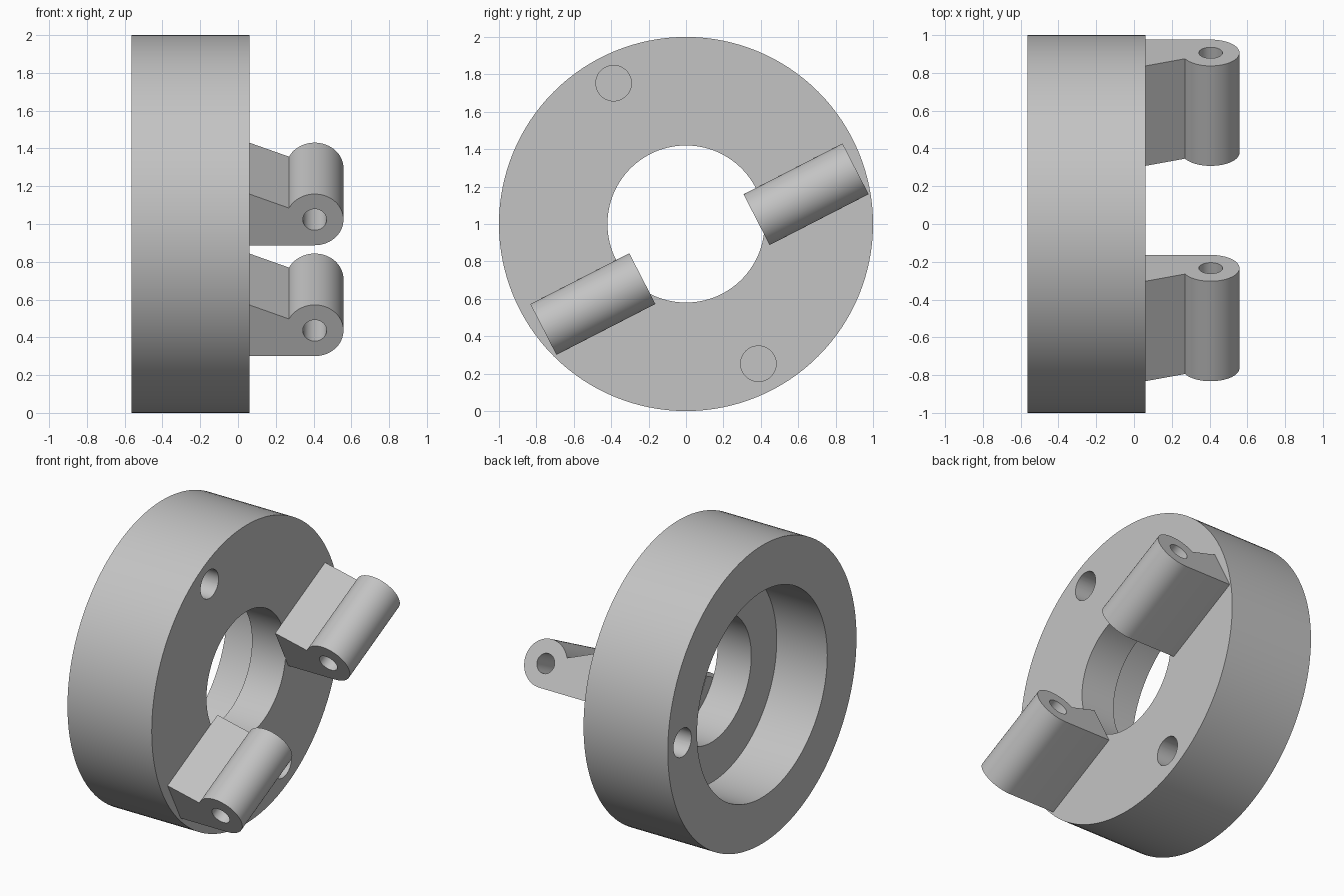
import bpy, bmesh, math
from mathutils import Vector, Matrix

cube = bpy.data.objects.get("Cube")
if cube:
    bpy.data.objects.remove(cube, do_unlink=True)

grey = bpy.data.materials.new("plain grey")
grey.use_nodes = True
grey.diffuse_color = (0.55, 0.55, 0.55, 1)
grey.node_tree.nodes["Principled BSDF"].inputs["Base Color"].default_value = (0.55, 0.55, 0.55, 1)

FRONT, BACK, FLOOR = 0.06, -0.565, -0.19   # ring faces and counterbore floor, along x
TILT = math.radians(27.2)
ALONG = Vector((0, math.cos(TILT), math.sin(TILT)))    # lug barrel axis
ACROSS = Vector((0, -math.sin(TILT), math.cos(TILT)))  # lug height
LENGTH, R, PIN_X = 0.595, 0.1525, 0.406


def make_object(name, bm):
    bmesh.ops.recalc_face_normals(bm, faces=bm.faces)
    mesh = bpy.data.meshes.new(name)
    bm.to_mesh(mesh)
    bm.free()
    mesh.materials.append(grey)
    obj = bpy.data.objects.new(name, mesh)
    bpy.context.collection.objects.link(obj)
    return obj


def cylinder(center, axis, radius, depth):
    bm = bmesh.new()
    turn = Vector((0, 0, 1)).rotation_difference(axis).to_matrix().to_4x4()
    bmesh.ops.create_cone(bm, cap_ends=True, segments=48, radius1=radius, radius2=radius,
                          depth=depth, matrix=Matrix.Translation(center) @ turn)
    return make_object("hole_cutter", bm)


def finish(obj, cutters):
    """Cut the holes, then smooth the round surfaces."""
    bpy.ops.object.select_all(action='DESELECT')
    obj.select_set(True)
    bpy.context.view_layer.objects.active = obj
    for cutter in cutters:
        cutter.hide_render = True
        mod = obj.modifiers.new("hole", 'BOOLEAN')
        mod.operation, mod.solver, mod.object = 'DIFFERENCE', 'EXACT', cutter
        bpy.ops.object.modifier_apply(modifier=mod.name)
        bpy.data.objects.remove(cutter, do_unlink=True)
    bpy.ops.object.shade_smooth_by_angle(angle=math.radians(30))


# Ring with a stepped bore: closed profile of (x, radius) turned about x
def make_ring():
    profile = [(BACK, 1), (FRONT, 1), (FRONT, 0.42), (FLOOR, 0.42), (FLOOR, 0.69), (BACK, 0.69)]
    steps = 128
    bm = bmesh.new()
    loops = []
    for i in range(steps):
        a = 2 * math.pi * i / steps
        loops.append([bm.verts.new((x, r * math.cos(a), 1 + r * math.sin(a))) for x, r in profile])
    for i in range(steps):
        p, q = loops[i], loops[(i + 1) % steps]
        for j in range(len(profile)):
            k = (j + 1) % len(profile)
            bm.faces.new((p[j], p[k], q[k], q[j]))
    return make_object("ring_body", bm)


# Hinge lug: flat underside, sloped web on top, round barrel at the tip
def make_lug(name, y, z):
    start = math.acos((0.27 - PIN_X) / R)
    count = 40
    outline = [(FRONT, -R), (FRONT, R)]
    for i in range(count + 1):
        a = start + (-math.pi / 2 - start) * i / count
        outline.append((PIN_X + R * math.cos(a), R * math.sin(a)))
    center = Vector((0, y, z))
    bm = bmesh.new()
    face = bm.faces.new([bm.verts.new(center + Vector((x, 0, 0)) + ACROSS * t - ALONG * LENGTH / 2)
                         for x, t in outline])
    new = bmesh.ops.extrude_face_region(bm, geom=[face])["geom"]
    bmesh.ops.translate(bm, vec=ALONG * LENGTH, verts=[v for v in new if isinstance(v, bmesh.types.BMVert)])
    lug = make_object(name, bm)
    finish(lug, [cylinder(center + Vector((PIN_X, 0, 0)), ALONG, 0.063, 1)])


# Blind holes: two in the lug side, one in the counterbore side
X = Vector((1, 0, 0))
blind = [cylinder(Vector((FRONT, y, z)), X, 0.095, 0.64)
         for y, z in ((-0.387, 1.753), (0.387, 0.253))]
blind.append(cylinder(Vector((BACK, 0.845, 1.0)), X, 0.095, 0.64))
finish(make_ring(), blind)

make_lug("upper_lug", 0.642, 1.159)
make_lug("lower_lug", -0.498, 0.572)
